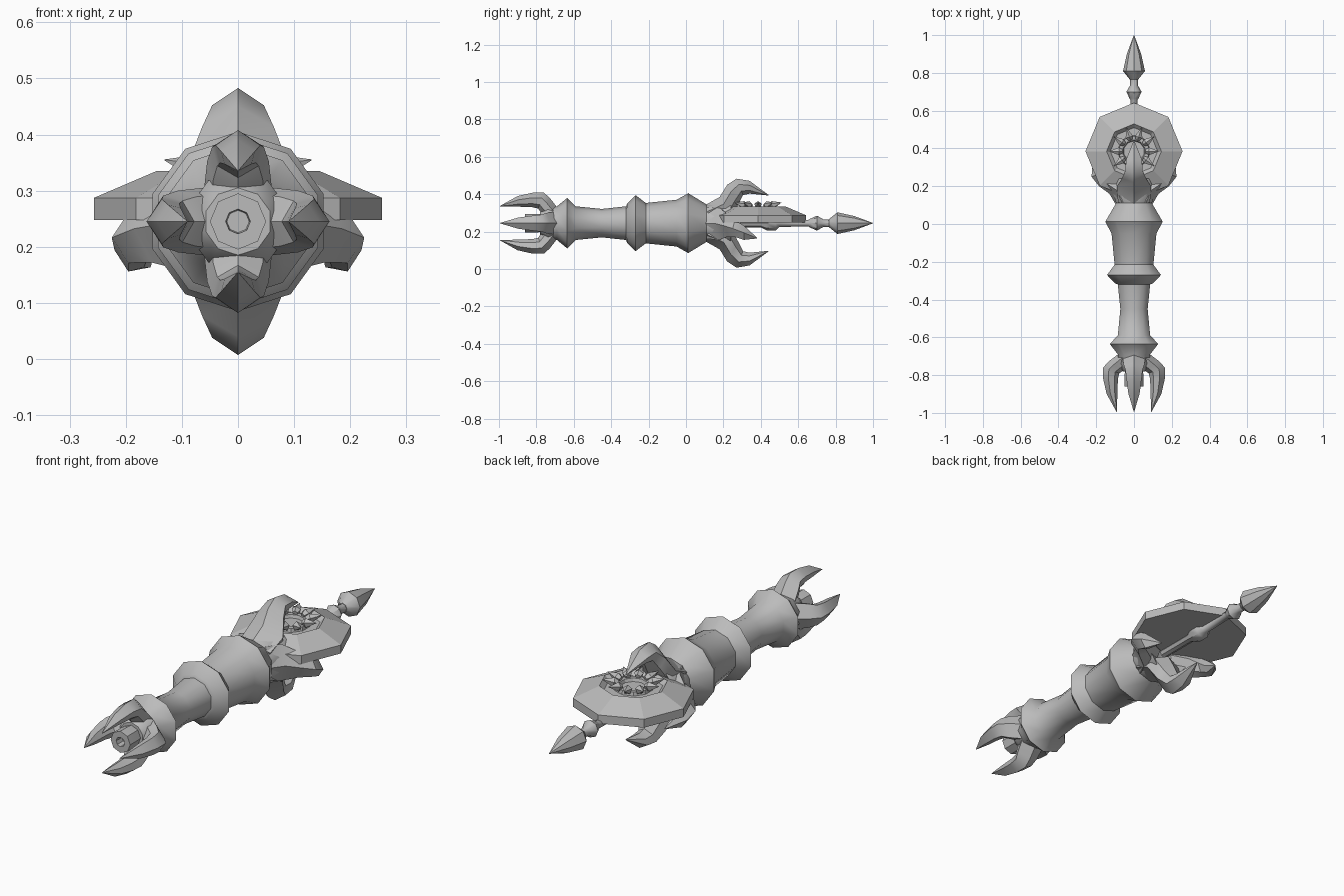
import bpy, bmesh, math
from mathutils import Vector, Matrix

if "Cube" in bpy.data.objects:
    bpy.data.objects.remove(bpy.data.objects["Cube"])

AXIS_Z = 0.245

grey = bpy.data.materials.new("plain grey")
grey.diffuse_color = (0.5, 0.5, 0.5, 1)
grey.use_nodes = True
grey.node_tree.nodes["Principled BSDF"].inputs["Base Color"].default_value = grey.diffuse_color


def finish(name, bm, angle=40):
    bmesh.ops.remove_doubles(bm, verts=bm.verts, dist=1e-5)
    bmesh.ops.recalc_face_normals(bm, faces=bm.faces)
    mesh = bpy.data.meshes.new(name)
    bm.to_mesh(mesh)
    bm.free()
    mesh.materials.append(grey)
    ob = bpy.data.objects.new(name, mesh)
    bpy.context.collection.objects.link(ob)
    bpy.ops.object.select_all(action='DESELECT')
    ob.select_set(True)
    bpy.context.view_layer.objects.active = ob
    if angle:
        bpy.ops.object.shade_smooth_by_angle(angle=math.radians(angle))
    return ob


def loft(bm, rings):
    """Skin equal-sized rings of points and cap both ends."""
    rows = [[bm.verts.new(p) for p in ring] for ring in rings]
    n = len(rows[0])
    for a, b in zip(rows, rows[1:]):
        for i in range(n):
            j = (i + 1) % n
            bm.faces.new((a[i], a[j], b[j], b[i]))
    bm.faces.new(rows[0])
    bm.faces.new(rows[-1])


def turned(name, profile, sides, angle=40, matrix=None):
    """Turn a (distance, radius) profile around the long axis."""
    bm = bmesh.new()
    turn = [2 * math.pi * i / sides for i in range(sides)]
    loft(bm, [[(r * math.sin(a), y, r * math.cos(a)) for a in turn]
              for y, r in profile])
    bm.transform(matrix or Matrix.Translation((0, 0, AXIS_Z)))
    return finish(name, bm, angle)


def claw(name, sections, turn, drop=0.0):
    """Ridged claw: sections give outer (y, r), inner (y, r), half width."""
    bm = bmesh.new()
    rings = []
    for k, (oy, orad, iy, irad, w) in enumerate(sections):
        shift = drop * (k / (len(sections) - 1)) ** 2
        o, i = Vector((0, oy, orad)), Vector((0, iy, irad))
        ring = [o]
        for f, side in ((0.35, 1), (0.75, 0.8)):
            ring.append(o.lerp(i, f) + Vector((w * side, 0, 0)))
        ring.append(i)
        for f, side in ((0.75, 0.8), (0.35, 1)):
            ring.append(o.lerp(i, f) - Vector((w * side, 0, 0)))
        rings.append([p + Vector((shift, 0, 0)) for p in ring])
    loft(bm, rings)
    bm.transform(Matrix.Translation((0, 0, AXIS_Z)) @ Matrix.Rotation(turn, 4, 'Y'))
    return finish(name, bm, 35)


# Handle with its three collars, flaring to the rear socket
turned("handle", [
    (-0.78, 0.06), (-0.74, 0.09), (-0.69, 0.09), (-0.635, 0.135), (-0.59, 0.09),
    (-0.45, 0.076), (-0.32, 0.09), (-0.315, 0.105), (-0.27, 0.15), (-0.215, 0.108),
    (-0.05, 0.125), (0.012, 0.16), (0.11, 0.1), (0.18, 0.12), (0.24, 0.115),
    (0.21, 0.06)], 10)

# Bored nozzle at the front
turned("nozzle", [(-0.76, 0.045), (-0.80, 0.05), (-0.86, 0.05), (-0.86, 0.022),
                  (-0.82, 0.02)], 8, 30)

# Four front claws
front = [(-0.69, 0.085, -0.74, 0.02, 0.06), (-0.728, 0.135, -0.775, 0.055, 0.055),
         (-0.76, 0.163, -0.79, 0.078, 0.046), (-0.82, 0.163, -0.82, 0.085, 0.04),
         (-0.90, 0.145, -0.89, 0.088, 0.03), (-0.995, 0.092, -0.995, 0.09, 0.001)]
for k, where in enumerate(("top", "right", "bottom", "left")):
    claw("front_claw_" + where, front, k * math.pi / 2)

# Rear claws: two long upright ones and two shorter drooping side ones
rear = [(0.10, 0.095, 0.14, 0.0, 0.085), (0.18, 0.14, 0.24, 0.03, 0.09),
        (0.22, 0.205, 0.28, 0.10, 0.064), (0.27, 0.238, 0.305, 0.15, 0.046),
        (0.34, 0.226, 0.34, 0.158, 0.042), (0.44, 0.152, 0.44, 0.148, 0.002)]
side = [(0.10, 0.095, 0.14, 0.0, 0.085), (0.16, 0.13, 0.22, 0.03, 0.085),
        (0.20, 0.185, 0.26, 0.10, 0.06), (0.25, 0.225, 0.28, 0.14, 0.045),
        (0.31, 0.22, 0.31, 0.15, 0.038), (0.38, 0.16, 0.38, 0.155, 0.002)]
claw("rear_claw_top", rear, 0)
claw("rear_claw_bottom", rear, math.pi)
claw("rear_claw_right", side, math.pi / 2, 0.08)
claw("rear_claw_left", side, -math.pi / 2, -0.08)

# Octagonal shield plate with a bevelled top and shallow dish
upright = Matrix.Translation((0, 0.385, 0)) @ Matrix.Rotation(math.pi / 2, 4, 'X')
turned("shield_plate", [(0.248, 0.257), (0.287, 0.257), (0.335, 0.145),
                        (0.315, 0.125), (0.315, 0.05)], 8, 0, upright)

# Crown of small spikes in the dish
for k in range(10):
    a = 2 * math.pi * (k + 0.5) / 10
    place = (Matrix.Translation((0, 0.385, 0.322)) @ Matrix.Rotation(a, 4, 'Z')
             @ Matrix.Rotation(math.radians(14), 4, 'X'))
    turned("crown_spike", [(0.065, 0.012), (0.085, 0.021), (0.135, 0.001)], 5, 0, place)
turned("crown_ring", [(0.31, 0.085), (0.332, 0.08), (0.332, 0.06), (0.318, 0.055)],
       10, 0, upright)

# Spear: rod with a grip block, bead and pointed head
turned("spear_rod", [(0.18, 0.022), (0.40, 0.022), (0.43, 0.038), (0.48, 0.038),
                     (0.50, 0.02), (0.655, 0.018), (0.665, 0.024), (0.70, 0.04),
                     (0.735, 0.02), (0.78, 0.02)], 8)
turned("spear_head", [(0.765, 0.022), (0.81, 0.058), (0.90, 0.038), (1.0, 0.001)], 8)
